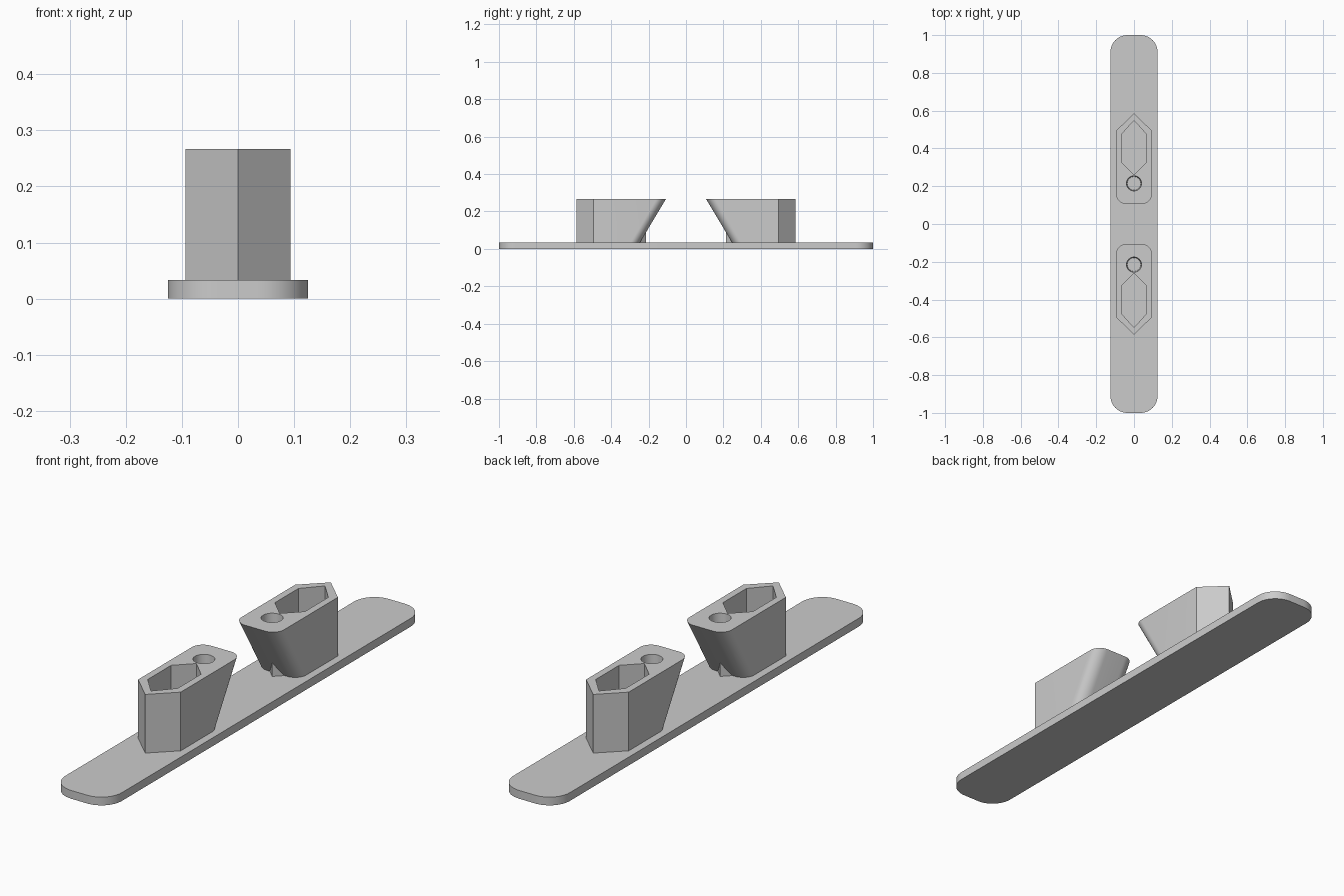
import bpy, bmesh, math

if "Cube" in bpy.data.objects:
    bpy.data.objects.remove(bpy.data.objects["Cube"], do_unlink=True)

grey = bpy.data.materials.new("light grey")
grey.use_nodes = True
colour = (0.6, 0.6, 0.6, 1)
grey.diffuse_color = colour
grey.node_tree.nodes["Principled BSDF"].inputs["Base Color"].default_value = colour

PLATE_TOP, POST_TOP = 0.033, 0.267
HALF = 0.094          # half width of a post
LEAN = 0.14           # how far the inner face overhangs its foot


def loft(name, low, high, z0, z1):
    """Solid between two outlines that have the same number of points."""
    bm = bmesh.new()
    a = [bm.verts.new((x, y, z0)) for x, y in low]
    b = [bm.verts.new((x, y, z1)) for x, y in high]
    bm.faces.new(a)
    bm.faces.new(b)
    for i in range(len(a)):
        j = (i + 1) % len(a)
        bm.faces.new((a[i], a[j], b[j], b[i]))
    bmesh.ops.recalc_face_normals(bm, faces=bm.faces[:])
    mesh = bpy.data.meshes.new(name)
    bm.to_mesh(mesh)
    bm.free()
    mesh.materials.append(grey)
    ob = bpy.data.objects.new(name, mesh)
    bpy.context.collection.objects.link(ob)
    return ob


def arc(cx, cy, r, start, end, n=12):
    return [(cx + r * math.cos(math.radians(start + (end - start) * i / n)),
             cy + r * math.sin(math.radians(start + (end - start) * i / n)))
            for i in range(n + 1)]


def smooth(ob):
    bpy.ops.object.select_all(action='DESELECT')
    ob.select_set(True)
    bpy.context.view_layer.objects.active = ob
    bpy.ops.object.shade_smooth_by_angle(angle=math.radians(30))


def cut(ob, cutter):
    """Subtract the cutter, bake the result and remove the cutter."""
    cutter.hide_render = True
    bpy.ops.object.select_all(action='DESELECT')
    bpy.context.view_layer.objects.active = ob
    ob.select_set(True)
    mod = ob.modifiers.new("cut", 'BOOLEAN')
    mod.operation = 'DIFFERENCE'
    mod.solver = 'EXACT'
    mod.object = cutter
    bpy.ops.object.modifier_apply(modifier=mod.name)
    bpy.data.objects.remove(cutter, do_unlink=True)


# Base plate with rounded corners
W, L, R = 0.125, 1.0, 0.09
outline = []
for sx, sy, start in ((1, 1, 0), (-1, 1, 90), (-1, -1, 180), (1, -1, 270)):
    outline += arc(sx * (W - R), sy * (L - R), R, start, start + 90)
smooth(loft("base_plate", outline, outline, 0, PLATE_TOP))


def build_post(prefix, s):
    def place(points):
        return [(x, s * y) for x, y in points]

    # Post body: pointed outside, rounded and leaning inside
    r = 0.05
    top = [(HALF, 0.495), (0, 0.585), (-HALF, 0.495)]
    top += arc(r - HALF, 0.107 + r, r, 180, 270)
    top += arc(HALF - r, 0.107 + r, r, 270, 360)
    foot = [(x, y + LEAN if y < 0.3 else y) for x, y in top]
    body = loft(prefix + "_post", place(foot), place(top), PLATE_TOP, POST_TOP)

    # Six-sided pocket
    pocket = [(0.066, 0.475), (0, 0.548), (-0.066, 0.475),
              (-0.066, 0.327), (0, 0.262), (0.066, 0.327)]
    cut(body, loft("pocket_cutter", place(pocket), place(pocket),
                   PLATE_TOP + 0.002, POST_TOP + 0.1))

    # Round blind hole, slightly tapered
    cut(body, loft("hole_cutter", place(arc(0, 0.215, 0.036, 0, 345, 23)),
                   place(arc(0, 0.215, 0.04, 0, 345, 23)),
                   POST_TOP - 0.1, POST_TOP + 0.001))
    smooth(body)

    # Pocket wall corner showing through the foot of the leaning face
    corner = place([(0, 0.215), (0.04, 0.255), (-0.04, 0.255)])
    loft(prefix + "_foot_corner", corner, corner, PLATE_TOP, 0.12)


build_post("back", 1)
build_post("front", -1)
